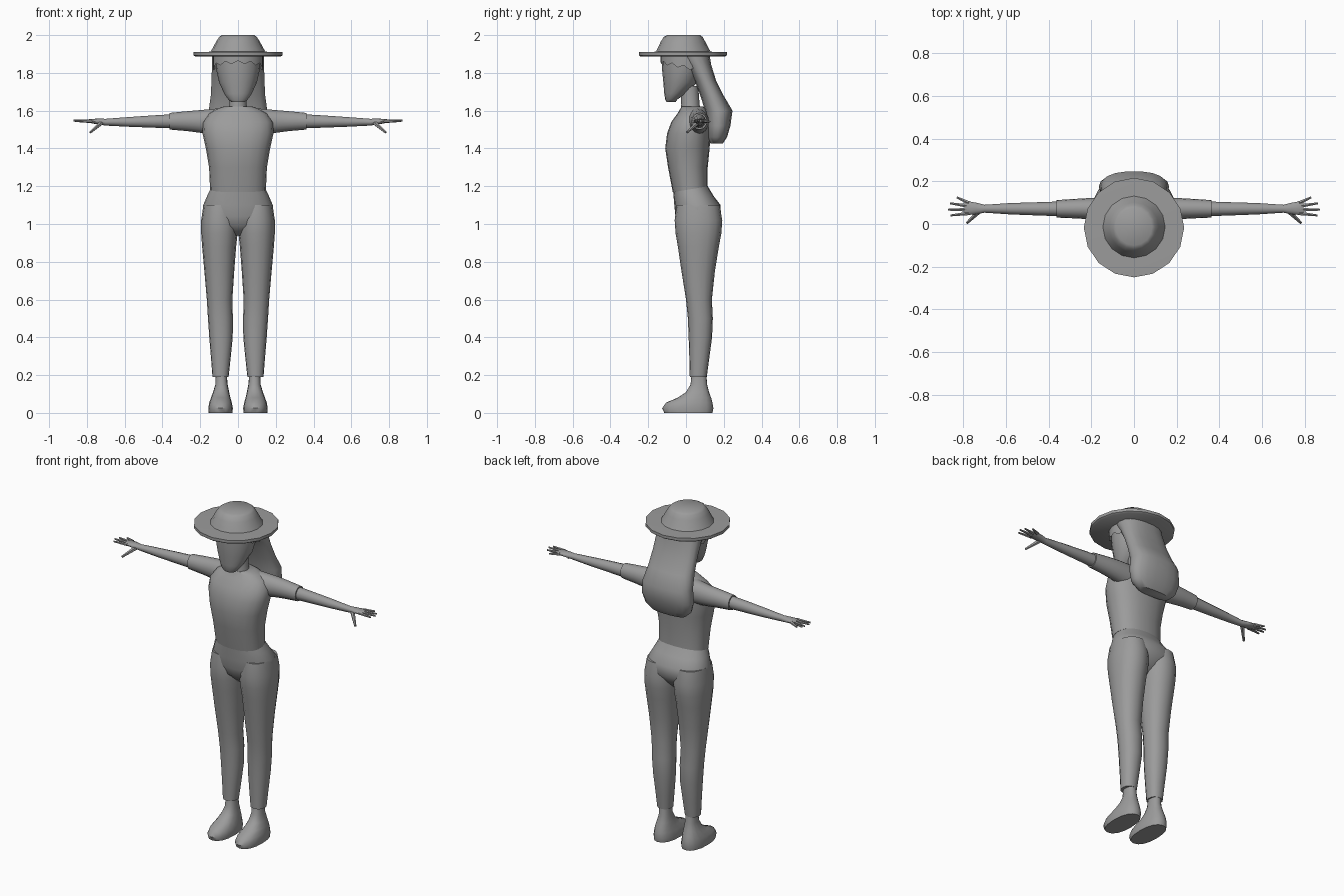
import bpy, bmesh, math
from mathutils import Vector

cube = bpy.data.objects.get("Cube")
if cube:
    bpy.data.objects.remove(cube)

# One plain grey for the whole figure
grey = bpy.data.materials.new("plain_grey")
grey.use_nodes = True
GREY = (0.33, 0.33, 0.33, 1)
grey.diffuse_color = GREY
grey.node_tree.nodes["Principled BSDF"].inputs["Base Color"].default_value = GREY


def finish(name, bm, mirror=False, angle=50):
    """Turn a bmesh into a smooth shaded object, optionally mirrored in x."""
    bmesh.ops.recalc_face_normals(bm, faces=bm.faces)
    mesh = bpy.data.meshes.new(name)
    bm.to_mesh(mesh)
    bm.free()
    mesh.materials.append(grey)
    mesh.shade_smooth()
    mesh.set_sharp_from_angle(angle=math.radians(angle))
    obj = bpy.data.objects.new(name, mesh)
    bpy.context.collection.objects.link(obj)
    if mirror:
        mod = obj.modifiers.new("Mirror", "MIRROR")
        mod.use_mirror_merge = False
    return obj


def squash(value, power):
    return math.copysign(abs(value) ** (2 / power), value)


def loft(name, rings, along="z", sides=16, power=2.0, tilt=0, mirror=False, angle=50):
    """Skin rounded rings given as (position, low a, high a, low b, high b).

    Tilt slopes the first ring from front to back."""
    bm = bmesh.new()
    loops = []
    for index, (pos, a0, a1, b0, b1) in enumerate(rings):
        loop = []
        for i in range(sides):
            turn = math.tau * i / sides
            a = (a0 + a1) / 2 + (a1 - a0) / 2 * squash(math.cos(turn), power)
            b = (b0 + b1) / 2 + (b1 - b0) / 2 * squash(math.sin(turn), power)
            if along == "z":
                lift = tilt * b if index == 0 else 0
                loop.append(bm.verts.new((a, b, pos + lift)))
            else:
                loop.append(bm.verts.new((pos, a, b)))
        loops.append(loop)
    for low, high in zip(loops, loops[1:]):
        for i in range(sides):
            j = (i + 1) % sides
            bm.faces.new((low[i], low[j], high[j], high[i]))
    bm.faces.new(loops[0])
    bm.faces.new(loops[-1])
    return finish(name, bm, mirror, angle)


def finger(name, start, end, thick):
    """A tapered six sided digit."""
    start, end = Vector(start), Vector(end)
    bm = bmesh.new()
    bmesh.ops.create_cone(bm, cap_ends=True, segments=6, radius1=thick,
                          radius2=thick * 0.5, depth=(end - start).length)
    turn = (end - start).to_track_quat("Z", "Y").to_matrix().to_4x4()
    turn.translation = (start + end) / 2
    bm.transform(turn)
    finish(name, bm, mirror=True)


def centred(rings):
    """Expand (z, half width, front, back) into full rings."""
    return [(z, -w, w, front, back) for z, w, front, back in rings]


# Shirt body and sleeves
loft("shirt", centred([
    (1.18, .148, -.07, .115), (1.3, .153, -.095, .115), (1.4, .17, -.11, .125),
    (1.48, .188, -.1, .13), (1.54, .185, -.078, .13), (1.585, .155, -.045, .12),
    (1.61, .11, -.03, .105), (1.622, .075, -.025, .09)]),
    sides=20, power=2.3, tilt=.17)
loft("sleeve", [
    (.1, .0, .12, 1.47, 1.612), (.2, .022, .122, 1.483, 1.603),
    (.27, .026, .118, 1.492, 1.597), (.362, .03, .112, 1.5, 1.588)],
    along="x", mirror=True)

# Bare arms and hands
loft("arm", [
    (.33, .036, .106, 1.506, 1.582), (.45, .04, .102, 1.51, 1.575),
    (.58, .045, .098, 1.515, 1.566), (.7, .053, .09, 1.521, 1.557),
    (.74, .046, .1, 1.527, 1.558), (.78, .042, .107, 1.534, 1.556),
    (.795, .046, .104, 1.538, 1.553)], along="x", sides=12, mirror=True)
for name, base, tip in (
        ("index_finger", .05, (.86, .04, 1.545)),
        ("middle_finger", .067, (.872, .067, 1.547)),
        ("ring_finger", .084, (.862, .097, 1.545)),
        ("little_finger", .099, (.83, .125, 1.542))):
    finger(name, (.775, base, 1.545), tip, .01)
finger("thumb", (.725, .06, 1.535), (.782, .005, 1.485), .013)

# Trousers: hips joined to two legs
loft("hips", centred([
    (1.185, .144, -.068, .113), (1.15, .163, -.066, .145), (1.1, .184, -.062, .183),
    (1.04, .19, -.056, .185), (.99, .15, -.04, .15), (.94, .04, .01, .1)]),
    sides=20, power=2.3, tilt=.17)
loft("trouser_leg", [
    (1.1, .01, .183, -.05, .178), (1.02, .0, .195, -.06, .192),
    (.95, .002, .195, -.055, .187), (.88, .01, .19, -.043, .174),
    (.75, .02, .178, -.024, .153), (.6, .03, .165, 0, .137),
    (.5, .027, .159, .01, .142), (.4, .028, .152, .014, .138),
    (.28, .04, .142, .018, .122), (.19, .05, .135, .02, .11)],
    sides=16, power=2.2, mirror=True)

# Shoes
loft("shoe", [
    (0, .03, .155, -.115, .14), (.025, .027, .157, -.126, .145),
    (.055, .033, .152, -.105, .14), (.08, .04, .143, -.045, .133),
    (.11, .047, .132, 0, .122), (.15, .055, .12, .024, .112),
    (.21, .06, .118, .03, .107)], power=2.3, mirror=True)

# Neck and head
loft("neck", centred([
    (1.59, .06, -.03, .08), (1.63, .045, -.025, .072), (1.73, .045, -.03, .065)]), sides=12)
loft("head", centred([
    (1.645, .035, -.103, -.055), (1.66, .052, -.11, -.045), (1.69, .073, -.115, .0),
    (1.75, .1, -.12, .06), (1.82, .116, -.127, .085), (1.9, .12, -.125, .095)]))

# Long hair hanging down the back
loft("long_hair", centred([
    (1.9, .136, -.06, .125), (1.84, .138, .0, .135), (1.76, .14, .045, .16),
    (1.68, .144, .075, .2), (1.6, .155, .1, .247), (1.52, .165, .11, .236),
    (1.46, .148, .112, .218), (1.425, .11, .13, .195)]), sides=18, power=2.4)

# Fringe with a zigzag lower edge
bm = bmesh.new()
points = 24
top, bottom = [], []
for i in range(points):
    turn = math.tau * i / points
    x, y = .133 * math.cos(turn), -.012 + .124 * math.sin(turn)
    drop = 1.865 - .018 * (i % 2) - .025 * (1 + math.sin(turn))
    top.append(bm.verts.new((x, y, 1.905)))
    bottom.append(bm.verts.new((x, y, drop)))
for i in range(points):
    j = (i + 1) % points
    bm.faces.new((top[i], top[j], bottom[j], bottom[i]))
finish("fringe", bm)

# Hat with a wide brim and flared crown
loft("hat_brim", centred([
    (1.886, .225, -.24, .206), (1.893, .235, -.25, .216),
    (1.91, .235, -.25, .216), (1.912, .15, -.162, .135)]), angle=40)
loft("hat_crown", centred([
    (1.905, .15, -.162, .135), (1.93, .135, -.15, .12), (1.965, .116, -.134, .102),
    (1.99, .1, -.118, .088), (2, .085, -.1, .075)]))
